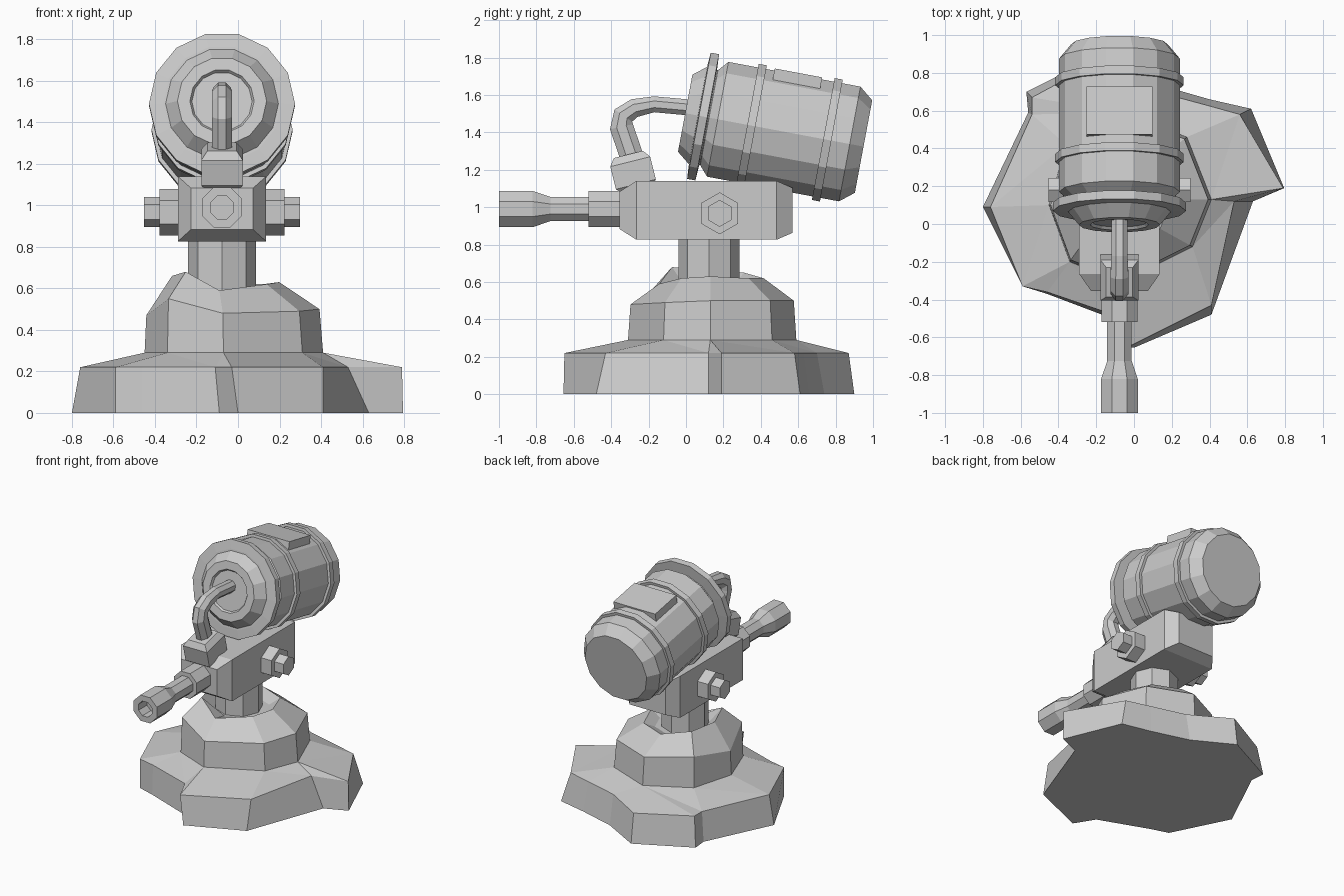
import bpy, bmesh
from math import pi, sin, cos, tau, atan2, radians
from mathutils import Vector, Matrix

if "Cube" in bpy.data.objects:
    bpy.data.objects.remove(bpy.data.objects["Cube"])

CX = -0.077  # side-to-side centre of the upper assembly


def angle(p, c=(-0.02, 0.13)):
    return (atan2(p[1] - c[1], p[0] - c[0]) + pi) % tau


def loft(name, rings, matrix=Matrix()):
    """Skin a list of point rings; rings of unequal count are zipped by angle."""
    bm = bmesh.new()
    loops = [[bm.verts.new(matrix @ Vector(p)) for p in r] for r in rings]
    for a, b in zip(loops, loops[1:]):
        n, m = len(a), len(b)
        if n == m:
            for i in range(n):
                bm.faces.new((a[i], a[(i + 1) % n], b[(i + 1) % n], b[i]))
            continue
        ang_a = [angle(v.co) for v in a] + [tau + 1]
        ang_b = [angle(v.co) for v in b] + [tau + 1]
        i = j = 0
        while i < n or j < m:
            if j == m or (i < n and ang_a[i + 1] <= ang_b[j + 1]):
                bm.faces.new((a[i], a[(i + 1) % n], b[j % m]))
                i += 1
            else:
                bm.faces.new((a[i % n], b[(j + 1) % m], b[j]))
                j += 1
    bm.faces.new(loops[0][::-1])
    bm.faces.new(loops[-1])
    bmesh.ops.recalc_face_normals(bm, faces=bm.faces)
    mesh = bpy.data.meshes.new(name)
    bm.to_mesh(mesh)
    bm.free()
    obj = bpy.data.objects.new(name, mesh)
    bpy.context.collection.objects.link(obj)
    return obj


def frame(origin, axis, side=(1, 0, 0)):
    """Matrix whose local z follows axis and local x follows side."""
    z, x = Vector(axis).normalized(), Vector(side)
    m = Matrix((x, z.cross(x), z)).transposed().to_4x4()
    m.translation = origin
    return m


def lathe(name, profile, sides, matrix, phase=0.0):
    """Turn a profile of (radius, distance along axis)."""
    rings = [[(r * cos(phase + tau * i / sides), r * sin(phase + tau * i / sides), t)
              for i in range(sides)] for r, t in profile]
    return loft(name, rings, matrix)


def rect(hx, hy, z, oy=0.0):
    return [(-hx, oy - hy, z), (hx, oy - hy, z), (hx, oy + hy, z), (-hx, oy + hy, z)]


def at_height(points, z):
    return [(x, y, z) for x, y in points]


# Rock base: irregular lower slab, slope, then a smaller upper boulder
floor_line = [(-.80, .09), (-.59, -.33), (-.46, -.37), (-.09, -.51), (0, -.655),
              (.41, -.48), (.63, .12), (.795, .19), (.62, .61), (.40, .66),
              (.12, .74), (-.17, .90), (-.57, .70), (-.56, .59)]
slab_line = [(-.76, .09), (-.59, -.33), (-.46, -.36), (-.11, -.48), (-.03, -.65),
             (.41, -.43), (.53, .12), (.79, .19), (.56, .58), (.38, .63),
             (.12, .70), (-.17, .87), (-.54, .67), (-.54, .58)]
boulder = [(-.45, .10), (-.34, -.20), (-.07, -.31), (.31, -.12),
           (.41, .13), (.28, .46), (-.05, .59), (-.36, .42)]
shoulder_z = [.47, .55, .48, .49, .50, .50, .50, .52]
crown_z = [.66, .68, .59, .62, .63, .62, .62, .65]
shoulder = [(x * .97 - .005, y * .97 + .004, z) for (x, y), z in zip(boulder, shoulder_z)]
crown = [(-.12 + (x + .12) * .6, .13 + (y - .13) * .62, z)
         for (x, y), z in zip(boulder, crown_z)]
hollow = [(CX + (x - CX) * .42, .13 + (y - .13) * .42, .58) for x, y in boulder]
loft("rock_base", [at_height(floor_line, 0), at_height(slab_line, .22),
                   at_height(boulder, .29), shoulder, crown, hollow])

# Pedestal column
lathe("pedestal", [(.163, .5), (.163, .84)], 8, Matrix.Translation((CX, .123, 0)))

# Mount block with tapered ends (sections run along y)
block = frame((CX, 0, .983), (0, 1, 0))
loft("mount_block", [rect(.15, .10, -.355), rect(.213, .157, -.265),
                     rect(.213, .157, .485), rect(.15, .12, .57)], block)

# Side bolts
for side, label in ((-1, "left"), (1, "right")):
    lathe("bolt_" + label, [(.112, .18), (.112, .30), (.072, .30), (.072, .376)], 6,
          frame((CX, .18, .967), (side, 0, 0), (0, 0, 1)))

# Nozzle with flared, hollow tip
lathe("nozzle", [(.103, .30), (.103, .52), (.07, .52), (.07, .725), (.105, .82),
                 (.105, 1.0), (.06, 1.0), (.06, .90)], 8,
      frame((CX, 0, .99), (0, -1, 0)), pi / 8)

# Tank and its bands, tilted down toward the back
tank = frame((CX, .094, 1.484), (0, .983, -.184))
lathe("tank", [(.145, -.085), (.155, -.10), (.215, -.10), (.28, -.02), (.265, .03),
               (.32, .077), (.32, .795), (.258, .87)], 14, tank)
lathe("front_rim", [(.285, -.03), (.352, -.025), (.352, .02), (.26, .025)], 14, tank)
for label, t in (("front", .26), ("back", .673)):
    lathe("band_" + label, [(.34, t - .022), (.34, t + .022)], 14, tank)

# Raised plate on top of the tank (local -y of the tank points up)
loft("tank_plate", [rect(.175, .04, .327, -.283), rect(.175, .04, .585, -.283)], tank)

# Hose socket, leaning back
socket = Matrix.Translation((CX, -.285, 1.19)) @ Matrix.Rotation(radians(14), 4, 'X')
loft("hose_socket", [rect(.075, .08, -.10), rect(.10, .11, -.07),
                     rect(.10, .11, .055), rect(.07, .08, .095)], socket)

# Hose bending from the socket into the tank: (y, z, radius)
path = [(-.28, 1.24, .068), (-.345, 1.43, .068), (-.335, 1.49, .062),
        (-.275, 1.53, .054), (-.17, 1.55, .046), (.05, 1.53, .046)]
rings = []
for k, (y, z, r) in enumerate(path):
    p, q = path[max(k - 1, 0)], path[min(k + 1, len(path) - 1)]
    m = frame((CX, y, z), (0, q[0] - p[0], q[1] - p[1]))
    rx = min(r, .052)
    rings.append([m @ Vector((rx * cos(a), r * sin(a), 0))
                  for a in (pi / 8 + pi / 4 * i for i in range(8))])
loft("hose", rings)
